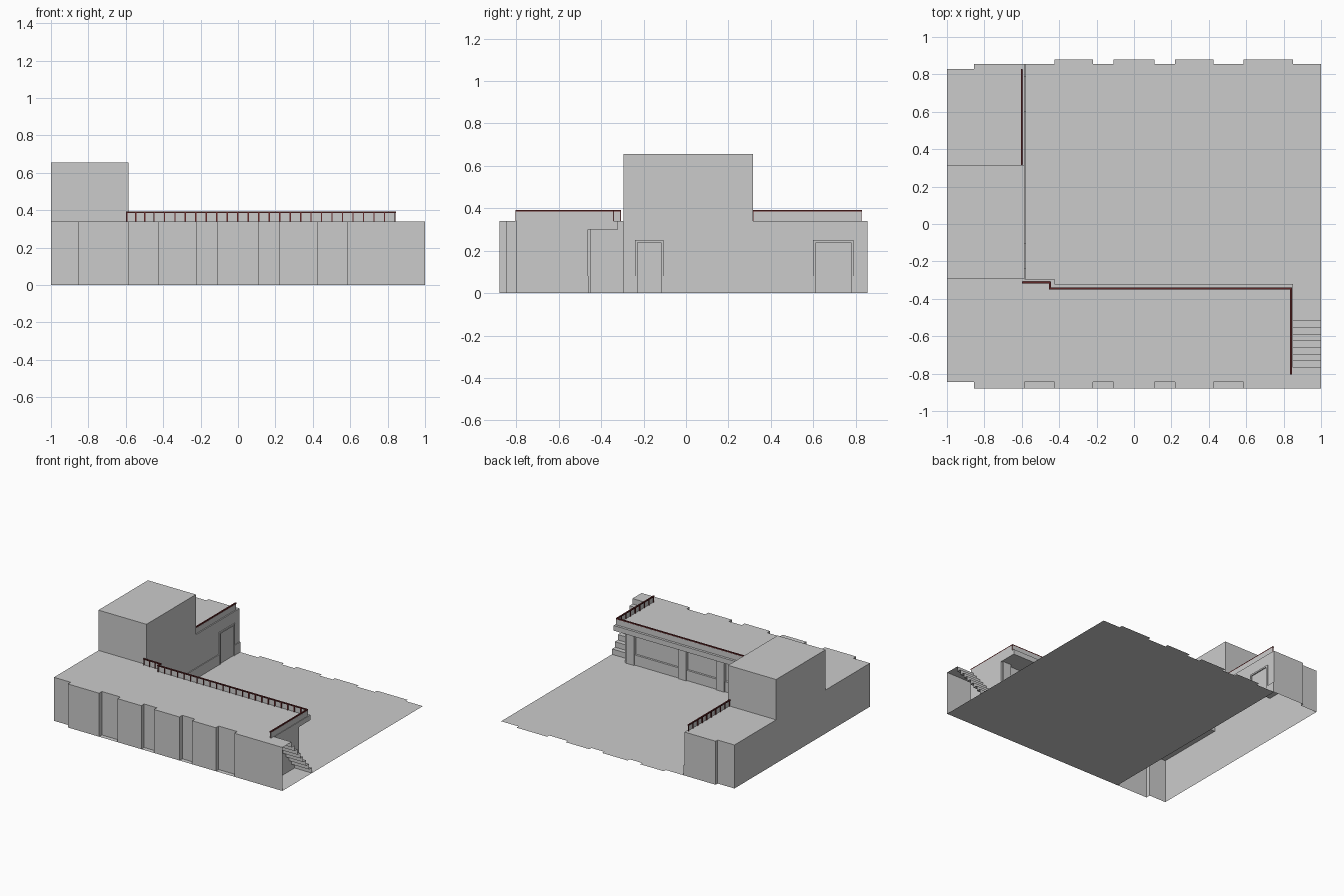
import bpy, math
from mathutils import Vector

if "Cube" in bpy.data.objects:
    bpy.data.objects.remove(bpy.data.objects["Cube"])

def mat(name, c):
    m = bpy.data.materials.new(name)
    m.diffuse_color = (*c, 1)
    m.use_nodes = True
    m.node_tree.nodes["Principled BSDF"].inputs["Base Color"].default_value = m.diffuse_color
    return m

GREY = mat("plaster grey", (0.6, 0.6, 0.6))
RED = mat("dark red metal", (0.12, 0.02, 0.02))

def mesh(name, verts, faces, m=GREY):
    me = bpy.data.meshes.new(name)
    me.from_pydata(verts, [], faces)
    me.materials.append(m)
    ob = bpy.data.objects.new(name, me)
    bpy.context.collection.objects.link(ob)
    return ob

def wall(name, path, z0, z1):
    """Vertical sheet along a path, solid side on the left of travel."""
    n = len(path)
    v = [(x, y, z0) for x, y in path] + [(x, y, z1) for x, y in path]
    return mesh(name, v, [(i, i + 1, n + i + 1, n + i) for i in range(n - 1)])

def flat(name, outline, z, down=False):
    """Horizontal sheet from a counter-clockwise outline."""
    f = list(range(len(outline)))
    return mesh(name, [(x, y, z) for x, y in outline], [f[::-1] if down else f])

def boxes(name, items, m=GREY):
    v, f = [], []
    for x0, x1, y0, y1, z0, z1 in items:
        b = len(v)
        v += [(x, y, z) for z in (z0, z1) for x, y in ((x0, y0), (x1, y0), (x1, y1), (x0, y1))]
        f += [tuple(b + i for i in q) for q in ((3, 2, 1, 0), (4, 5, 6, 7), (0, 1, 5, 4),
                                               (1, 2, 6, 5), (2, 3, 7, 6), (3, 0, 4, 7))]
    return mesh(name, v, f, m)

H, TALL, LX = 0.34, 0.655, -0.585

# Stepped outlines: front wall pilasters and matching tabs on the floor's back edge
def stepped(breaks, start, a, b, end):
    pts, y, other = [(start, a)], a, b
    for x in breaks:
        pts += [(x, y), (x, other)]
        y, other = other, y
    return pts + [(end, y)]

front = stepped([-.855, -.585, -.425, -.22, -.11, .11, .22, .425, .585], -1, -.845, -.88, 1)
back = stepped([.85, .585, .425, .22, .11, -.11, -.22, -.425], 1, .855, .88, LX)

# Floor
flat("floor", [(LX, -.88), (1, -.88)] + back, 0)

# Outer and courtyard walls
back_left = [(LX, .855), (-.855, .855), (-.855, .83), (-1, .83)]
wall("outer_wall", back_left + front, 0, H)
wall("courtyard_wall", [(.85, -.8), (.85, -.463), (.835, -.463), (.835, -.475), (-.425, -.475),
                        (-.425, -.295), (LX, -.295), (LX, .855)], 0, H)

# Roofs
flat("front_roof", front + [(1, -.767), (.85, -.767), (.85, -.32), (-.425, -.32),
                            (-.425, -.295), (-1, -.295)], H)
flat("side_roof", back_left + [(-1, .315), (LX, .315)], H)

# Tall block
ring = [(-1, -.295), (LX, -.295), (LX, .315), (-1, .315)]
wall("tall_block_walls", ring + ring[:1], H, TALL)
flat("tall_block_roof", ring, TALL)

# Overhanging balcony edge
wall("balcony_fascia", [(.85, -.8), (.85, -.32), (-.425, -.32)], .30, H)
flat("balcony_soffit", [(-.425, -.475), (.85, -.475), (.85, -.32), (-.425, -.32)], .30, True)

# Facade columns and plinth
boxes("facade_columns", [(x - .035, x + .035, -.476, -.45, 0, .30) for x in (.80, .35, .02, -.31)])
boxes("facade_plinth", [(-.425, .85, -.476, -.459, 0, .08)])

# Side wing plinth and door frames
doors = [(-.24, -.105), (.60, .79)]
gaps = [(-.295, -.24), (-.105, .60), (.79, .855)]
boxes("wing_plinth", [(LX, LX + .006, a, b, 0, .08) for a, b in gaps])
frames = []
for a, b in doors:
    frames += [(LX, LX + .008, a, a + .012, 0, .25), (LX, LX + .008, b - .012, b, 0, .25),
               (LX, LX + .008, a + .012, b - .012, .238, .25)]
boxes("door_frames", frames)

# Stairs: open zigzag sheet climbing towards the front
N, y, dy, dz = 8, -.515, -.036, H / 8
prof = [(y, 0)]
for i in range(N):
    prof.append((y + dy * i, dz * (i + 1)))
    prof.append((y + dy * (i + 1), dz * (i + 1)))
prof = prof[:-1]
n = len(prof)
mesh("stairs", [(.85, a, z) for a, z in prof] + [(1, a, z) for a, z in prof],
     [(i, i + 1, n + i + 1, n + i) for i in range(n - 1)])

# Railings: grey outer panel, red posts inside and a red top rail
def railing(name, p, q, out):
    p, q, out = Vector(p), Vector(q), Vector(out)
    k = max(1, round((q - p).length / .055))
    def bar(a, b, r, z0, z1):
        return (min(a.x, b.x) - r, max(a.x, b.x) + r, min(a.y, b.y) - r, max(a.y, b.y) + r, z0, z1)
    o = out * .005
    boxes(name + "_panel", [bar(p + o, q + o, .001, H, .384)])
    boxes(name + "_posts", [bar(c, c, .003, H, .384) for c in (p.lerp(q, i / k) for i in range(k + 1))], RED)
    boxes(name + "_top", [bar(p, q, .005, .384, .392)], RED)

railing("balcony_railing", (-.45, -.345), (.84, -.345), (0, 1))
railing("stair_railing", (.84, -.80), (.84, -.345), (1, 0))
railing("corner_railing", (-.595, -.312), (-.45, -.312), (0, 1))
railing("corner_return", (-.45, -.345), (-.45, -.312), (1, 0))
railing("wing_railing", (-.6, .32), (-.6, .825), (1, 0))
